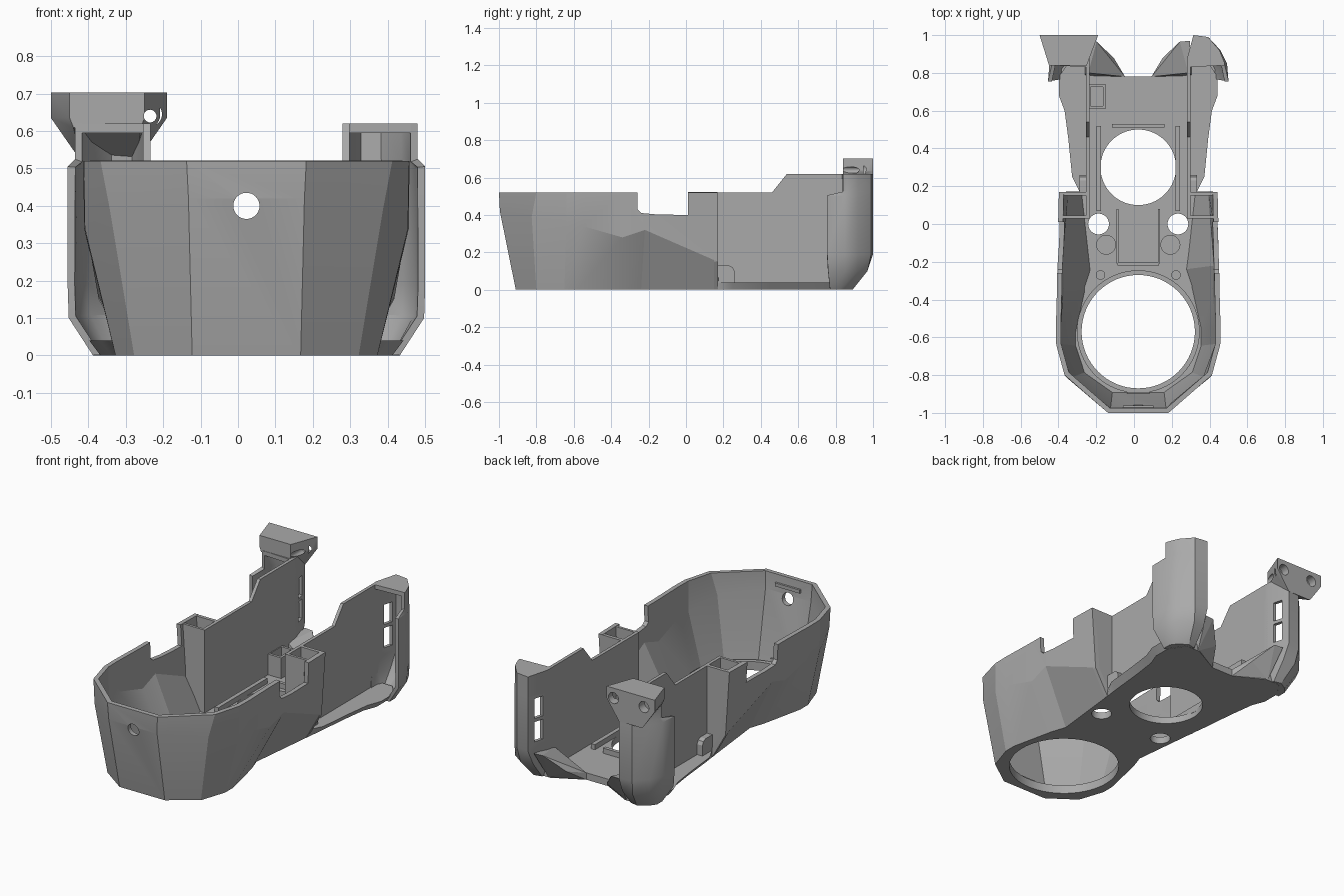
import bpy, bmesh, math

cube = bpy.data.objects.get("Cube")
if cube:
    bpy.data.objects.remove(cube, do_unlink=True)

CX = 0.0225    # symmetry plane of the housing
RIM = 0.52     # rim height
FLOOR = 0.04   # floor thickness

grey = bpy.data.materials.new("mid_grey")
grey.use_nodes = True
COLOUR = (0.40, 0.40, 0.40, 1)
grey.diffuse_color = COLOUR
grey.node_tree.nodes["Principled BSDF"].inputs["Base Color"].default_value = COLOUR


def finish(name, bm):
    mesh = bpy.data.meshes.new(name)
    bm.to_mesh(mesh)
    bm.free()
    mesh.materials.append(grey)
    ob = bpy.data.objects.new(name, mesh)
    bpy.context.collection.objects.link(ob)
    return ob


def select(ob):
    for other in bpy.context.selected_objects:
        other.select_set(False)
    ob.select_set(True)
    bpy.context.view_layer.objects.active = ob


def solid(name, lower, upper):
    """Closed body between two matching loops of 3D points."""
    bm = bmesh.new()
    a = [bm.verts.new(p) for p in lower]
    b = [bm.verts.new(p) for p in upper]
    bm.faces.new(a)
    bm.faces.new(b)
    for i in range(len(a)):
        j = (i + 1) % len(a)
        bm.faces.new((a[i], a[j], b[j], b[i]))
    bmesh.ops.recalc_face_normals(bm, faces=bm.faces)
    return finish(name, bm)


def slab(name, pts, axis, lo, hi):
    """Extrude a 2D outline along an axis (0 = x, 1 = y, 2 = z)."""
    def loop(v):
        return [tuple(list(p[:axis]) + [v] + list(p[axis:])) for p in pts]
    return solid(name, loop(lo), loop(hi))


def box(name, x0, x1, y0, y1, z0, z1):
    return slab(name, [(x0, y0), (x1, y0), (x1, y1), (x0, y1)], 2, z0, z1)


def disc(name, x, y, r, lo, hi, axis=2, n=64):
    ring = [(x + r * math.cos(math.tau * i / n), y + r * math.sin(math.tau * i / n)) for i in range(n)]
    return slab(name, ring, axis, lo, hi)


def hull(name, pts):
    bm = bmesh.new()
    for p in pts:
        bm.verts.new(p)
    res = bmesh.ops.convex_hull(bm, input=bm.verts)
    bmesh.ops.delete(bm, geom=[g for g in res["geom_interior"] if isinstance(g, bmesh.types.BMVert)], context='VERTS')
    bmesh.ops.recalc_face_normals(bm, faces=bm.faces)
    return finish(name, bm)


def shell(name, rows, thick, flip=False):
    """Open wall lofted through rows of points, thickened inward."""
    bm = bmesh.new()
    grid = [[bm.verts.new(p) for p in row] for row in rows]
    for lo, hi in zip(grid, grid[1:]):
        for i in range(len(lo) - 1):
            f = (lo[i], lo[i + 1], hi[i + 1], hi[i])
            bm.faces.new(f[::-1] if flip else f)
    ob = finish(name, bm)
    mod = ob.modifiers.new("thickness", 'SOLIDIFY')
    mod.thickness, mod.offset, mod.use_even_offset = thick, -1, True
    select(ob)
    bpy.ops.object.modifier_apply(modifier=mod.name)
    return ob


def cut(ob, *cutters):
    select(ob)
    for c in cutters:
        mod = ob.modifiers.new("cut", 'BOOLEAN')
        mod.operation, mod.solver, mod.object = 'DIFFERENCE', 'EXACT', c
        bpy.ops.object.modifier_apply(modifier=mod.name)
        bpy.data.objects.remove(c, do_unlink=True)


def smooth(ob, angle):
    select(ob)
    bpy.ops.object.shade_smooth_by_angle(angle=math.radians(angle))


def both(half):
    """Mirror a half outline (front to back) into a full one, -x back to +x back."""
    left = [(CX - p[0], *p[1:]) for p in reversed(half)]
    return left + [(CX + p[0], *p[1:]) for p in half]


# Faceted front bowl: bottom, knee and rim outlines
low = [(.145, -.91), (.30, -.80), (.35, -.65), (.35, -.58), (.295, -.33), (.265, -.24), (.31, .17)]
knee = [(.155, -.995, .42), (.365, -.825, .39), (.432, -.64, .34), (.434, -.55, .34),
        (.42, -.34, .28), (.425, -.22, .32), (.395, .17, .15)]
rim = [(.16, -1), (.39, -.80), (.434, -.64), (.436, -.55), (.43, -.34), (.43, -.22), (.42, .17)]
bowl = shell("bowl_wall", [both([(*p, 0) for p in low]), both(knee), both([(*p, RIM) for p in rim])], 0.026)
notch = [(-.26, 1), (-.26, .43), (-.24, .41), (-.15, .402), (.01, .40), (.01, 1)]
cut(bowl,
    slab("notch_cutter", notch, 0, -1, 1),
    disc("port_cutter", CX, .40, .035, -1.2, -.8, axis=1, n=32))
smooth(bowl, 14)

# Floor with chamfered rear flange and round openings
edge = low + [(.32, .25), (.34, .45), (.36, .60), (.39, .68), (.39, .78), (.33, .87), (.24, .87), (.07, .78)]
flare = [(x + (.03 if .2 < y and x > .3 else 0), y) for x, y in edge]
floor = solid("floor", [(*p, 0) for p in both(edge)], [(*p, FLOOR) for p in both(flare)])
cut(floor,
    disc("lens_cutter", CX, -.57, .30, -1, 1),
    disc("fan_cutter", CX, .30, .20, -1, 1))
for s in (-1, 1):
    cut(floor,
        disc("screw_cutter", CX + s * .21, 0, .055, -1, 1, n=32),
        disc("seat_cutter", CX + s * .17, -.11, .05, FLOOR - .012, 1, n=32))
    disc("floor_pad", CX + s * .20, -.27, .025, FLOOR - .01, FLOOR + .01, n=24)
smooth(floor, 25)

# Raised lip round the big opening
lip = disc("opening_lip", CX, -.57, .325, .02, .05)
cut(lip, disc("lip_cutter", CX, -.57, .30, -1, 1))
smooth(lip, 25)

# Low frame rails on the floor and small clips
for s in (-1, 1):
    x = CX + s * .21
    box("frame_rail", x - .012, x + .012, .07, .52, .03, .07)
    x = CX + s * .11
    box("panel_rail", x - .006, x + .006, -.21, .08, .03, .055)
box("frame_crossbar", CX - .14, CX + .14, .51, .53, .03, .07)
box("panel_crossbar", CX - .11, CX + .11, -.22, -.205, .03, .06)
box("front_floor_clip", CX - .06, CX + .06, -.91, -.89, .03, .07)
box("rim_clip", CX - .08, CX + .08, -.985, -.96, .455, .475)

# Connector bracket beside one arm
bracket = box("connector_bracket", -.24, -.15, .61, .74, .03, .16)
cut(bracket, box("bracket_cutter", -.23, -.165, .625, .725, .06, 1))

# Rear wing outlines, slanted inner edge round the back to outer edge
foot = [(.265, .78), (.265, .83), (.285, .88), (.33, .89), (.38, .86), (.41, .82), (.41, .77)]
calf = [(.257, .80), (.257, .86), (.285, .96), (.36, .97), (.43, .92), (.465, .85), (.475, .76)]
mid = [(.257, .82), (.257, .87), (.292, 1.0), (.37, .99), (.435, .92), (.47, .85), (.478, .755)]
top = [(.257, .83), (.257, .87), (.292, 1.0), (.37, .99), (.43, .92), (.455, .86), (.458, .84)]
levels = [(foot, 0), (calf, .10), (mid, .19), (mid, .505), (top, .525), (top, .62)]

for s, side in ((1, "left"), (-1, "right")):
    def X(pts):
        return [(CX + s * p[0], *p[1:]) for p in pts]

    # Thin stepped side arm
    arm = [(.03, 0), (.03, RIM), (.46, RIM), (.54, .62), (.86, .62), (.86, 0)]
    slab(side + "_arm", arm, 0, CX + s * .257, CX + s * .276)

    # Cable pocket between arm and bowl wall
    slab(side + "_pocket_back", X([(.265, 0), (.31, 0), (.395, .15), (.42, RIM), (.265, RIM)]), 1, .15, .17)
    slab(side + "_pocket_front", X([(.265, 0), (.285, 0), (.385, .22), (.41, RIM), (.265, RIM)]), 1, .03, .045)

    # Rounded tab against the arm, behind the pocket
    tab = [(.16, .02), (.26, .02), (.26, .10), (.25, .12), (.23, .13), (.16, .13)]
    slab(side + "_tab", tab, 0, CX + s * .27, CX + s * .31)

    # Curved wing wrapping outward at the rear, with two cable slots
    wing = shell(side + "_wing", [[(*p, z) for p in X(pts)] for pts, z in levels], .019, s > 0)
    for z in (.23, .365):
        xs = sorted((CX + s * .15, CX + s * .315))
        cut(wing, box("slot_cutter", *xs, .90, .955, z, z + .115))
    smooth(wing, 32)
    slab(side + "_wing_top", X(top), 2, .595, .62)

    # Wing sole and sloping inner heel
    solid(side + "_wing_sole", [(*p, .001) for p in X(foot)], [(*p, .03) for p in X(foot)])
    hull(side + "_heel", X([(.07, .78, 0), (.25, .78, 0), (.25, .87, 0), (.07, .78, .04),
                            (.13, .88, .07), (.265, .80, .15), (.275, .97, .17), (.22, .965, .17)]))

# Screw cap block on one wing, one bore through and one blind
plan = [(-.5, 1), (-.19, 1), (-.25, .84), (-.45, .84)]
cap = hull("cap_block", [(*p, z) for p in plan for z in (.635, .703)]
           + [(-.42, 1, .52), (-.27, 1, .52), (-.44, .84, .61), (-.26, .84, .61)])
cut(cap, disc("hole_cutter", -.235, .64, .017, .5, 1.5, axis=1, n=24))
for x in (-.235, -.43):
    cut(cap, disc("bore_cutter", x, .645, .032, .95, 1.5, axis=1, n=24))
smooth(cap, 25)
